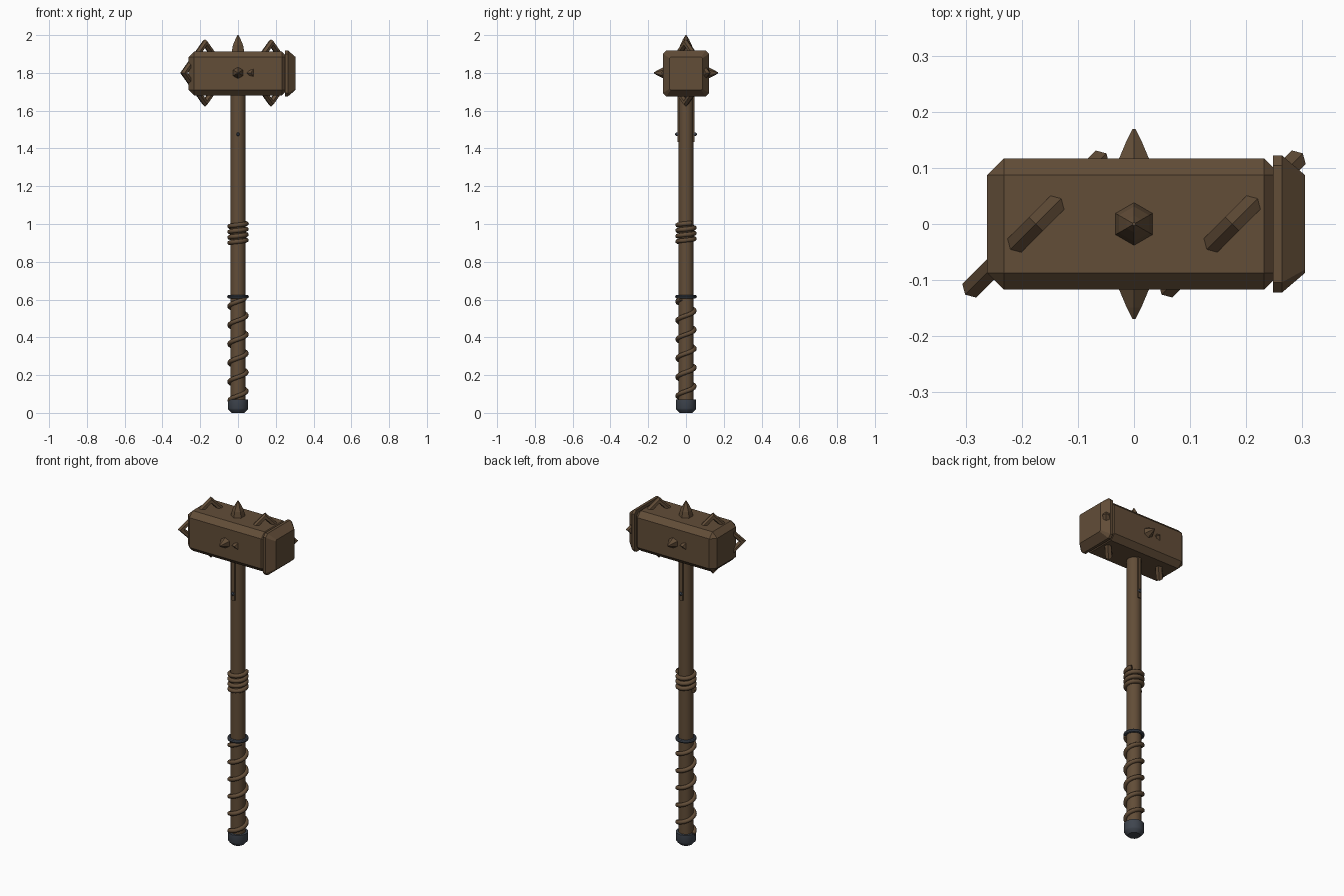
import bpy, bmesh, math
from mathutils import Matrix, Vector

cube = bpy.data.objects.get("Cube")
if cube:
    bpy.data.objects.remove(cube, do_unlink=True)


def material(name, rgb):
    m = bpy.data.materials.new(name)
    m.use_nodes = True
    m.diffuse_color = (*rgb, 1)
    m.node_tree.nodes["Principled BSDF"].inputs["Base Color"].default_value = (*rgb, 1)
    return m


BROWN = material("brown", (0.122, 0.074, 0.039))
STEEL = material("dark_blue_grey", (0.05, 0.06, 0.077))
HEAD = Vector((0, 0, 1.797))


def finish(name, bm, mat, smooth=False):
    bmesh.ops.recalc_face_normals(bm, faces=bm.faces)
    mesh = bpy.data.meshes.new(name)
    bm.to_mesh(mesh)
    bm.free()
    mesh.materials.append(mat)
    ob = bpy.data.objects.new(name, mesh)
    bpy.context.collection.objects.link(ob)
    if smooth:
        bpy.ops.object.select_all(action='DESELECT')
        ob.select_set(True)
        bpy.context.view_layer.objects.active = ob
        bpy.ops.object.shade_smooth_by_angle(angle=math.radians(40))
    return ob


def loft(bm, rings, closed=False):
    """Skin a list of point rings, capping the ends unless closed."""
    loops = [[bm.verts.new(p) for p in ring] for ring in rings]
    pairs = list(zip(loops, loops[1:])) + ([(loops[-1], loops[0])] if closed else [])
    for a, b in pairs:
        for i in range(len(a)):
            j = (i + 1) % len(a)
            bm.faces.new((a[i], a[j], b[j], b[i]))
    if not closed:
        bm.faces.new(loops[0])
        bm.faces.new(loops[-1])


def circle(r, z, n, turn=0.0):
    steps = [math.tau * i / n + turn for i in range(n)]
    return [Vector((r * math.cos(a), r * math.sin(a), z)) for a in steps]


def lathe(name, profile, n, mat, smooth=False, matrix=Matrix(), turn=0.0):
    bm = bmesh.new()
    loft(bm, [circle(r, z, n, turn) for r, z in profile])
    bm.transform(matrix)
    return finish(name, bm, mat, smooth)


def torus(name, major, minor, n, m, mat, smooth=False, matrix=Matrix()):
    bm = bmesh.new()
    sections = [circle(minor, 0, m) for _ in range(n)]
    rings = []
    for i, section in enumerate(sections):
        spin = Matrix.Rotation(math.tau * i / n, 4, 'Z')
        rings.append([spin @ Vector((major + p.x, 0, p.y)) for p in section])
    loft(bm, rings, closed=True)
    bm.transform(matrix)
    return finish(name, bm, mat, smooth)


def box(name, centre, size, mat, bevel=0.0):
    bm = bmesh.new()
    bmesh.ops.create_cube(bm, size=1)
    bmesh.ops.scale(bm, vec=size, verts=bm.verts)
    bmesh.ops.translate(bm, vec=centre, verts=bm.verts)
    if bevel:
        bmesh.ops.bevel(bm, geom=bm.edges[:], offset=bevel, segments=1, affect='EDGES')
    return finish(name, bm, mat)


def cord(name, z0, z1, turns, radius, thick, start):
    curve = bpy.data.curves.new(name, 'CURVE')
    curve.dimensions = '3D'
    curve.bevel_depth = thick
    curve.bevel_resolution = 2
    curve.use_fill_caps = True
    count = int(turns * 20)
    spline = curve.splines.new('POLY')
    spline.points.add(count)
    for i, p in enumerate(spline.points):
        t = i / count
        a = start + math.tau * turns * t
        p.co = (radius * math.cos(a), radius * math.sin(a), z0 + (z1 - z0) * t, 1)
    curve.materials.append(BROWN)
    ob = bpy.data.objects.new(name, curve)
    bpy.context.collection.objects.link(ob)


# Shaft, pommel and collar
lathe("handle", [(0.04, 0.03), (0.04, 1.72)], 16, BROWN, True)
lathe("pommel", [(0.034, 0), (0.05, 0.016), (0.054, 0.024), (0.054, 0.07)], 16, STEEL, True)
torus("grip_collar", 0.047, 0.01, 24, 8, STEEL, True, Matrix.Translation((0, 0, 0.615)))

# Cord wrappings
cord("grip_cord", 0.065, 0.605, 5.4, 0.045, 0.012, math.pi)
cord("upper_cord", 0.9, 1.005, 3.6, 0.045, 0.012, math.pi)

# Hammer head block
box("head_block", HEAD, (0.524, 0.234, 0.234), BROWN, 0.03)

# Striking plate: chamfered squares lofted along x
def plate_ring(x, half, cut):
    k = half - cut
    corners = [(half, -k), (half, k), (k, half), (-k, half),
               (-half, k), (-half, -k), (-k, -half), (k, -half)]
    return [HEAD + Vector((x, y, z)) for y, z in corners]

bm = bmesh.new()
loft(bm, [plate_ring(0.248, 0.122, 0.018), plate_ring(0.264, 0.122, 0.018),
          plate_ring(0.305, 0.087, 0.006)])
finish("striking_plate", bm, BROWN)

# Diagonal square hoops driven through the head
for side, x in (("left", 0.175), ("right", -0.175)):
    place = (Matrix.Translation((x, 0, 1.8)) @ Matrix.Rotation(math.radians(45), 4, 'Z')
             @ Matrix.Rotation(math.radians(90), 4, 'X'))
    torus(side + "_hoop", 0.158, 0.02, 4, 6, BROWN, False, place)

# Spikes on the top, front and back
SPIKE = [(0.038, 0), (0.031, 0.033), (0.015, 0.066), (0.003, 0.086)]
for name, place in (
        ("top_spike", Matrix.Translation((0, 0, 1.914))),
        ("front_spike", Matrix.Translation((0, -0.083, 1.8)) @ Matrix.Rotation(math.pi / 2, 4, 'X')),
        ("back_spike", Matrix.Translation((0, 0.083, 1.8)) @ Matrix.Rotation(-math.pi / 2, 4, 'X'))):
    lathe(name, SPIKE, 6, BROWN, False, place, math.pi / 6)

# Reinforcing straps and rivets under the head
for side, s in (("front", -1), ("back", 1)):
    box(side + "_strap", (0, s * 0.039, 1.56), (0.018, 0.014, 0.25), BROWN)
    place = Matrix.Translation((0, s * 0.04, 1.475)) @ Matrix.Rotation(-s * math.pi / 2, 4, 'X')
    lathe(side + "_rivet", [(0.01, 0), (0.01, 0.012), (0.005, 0.017)], 10, STEEL, True, place)
